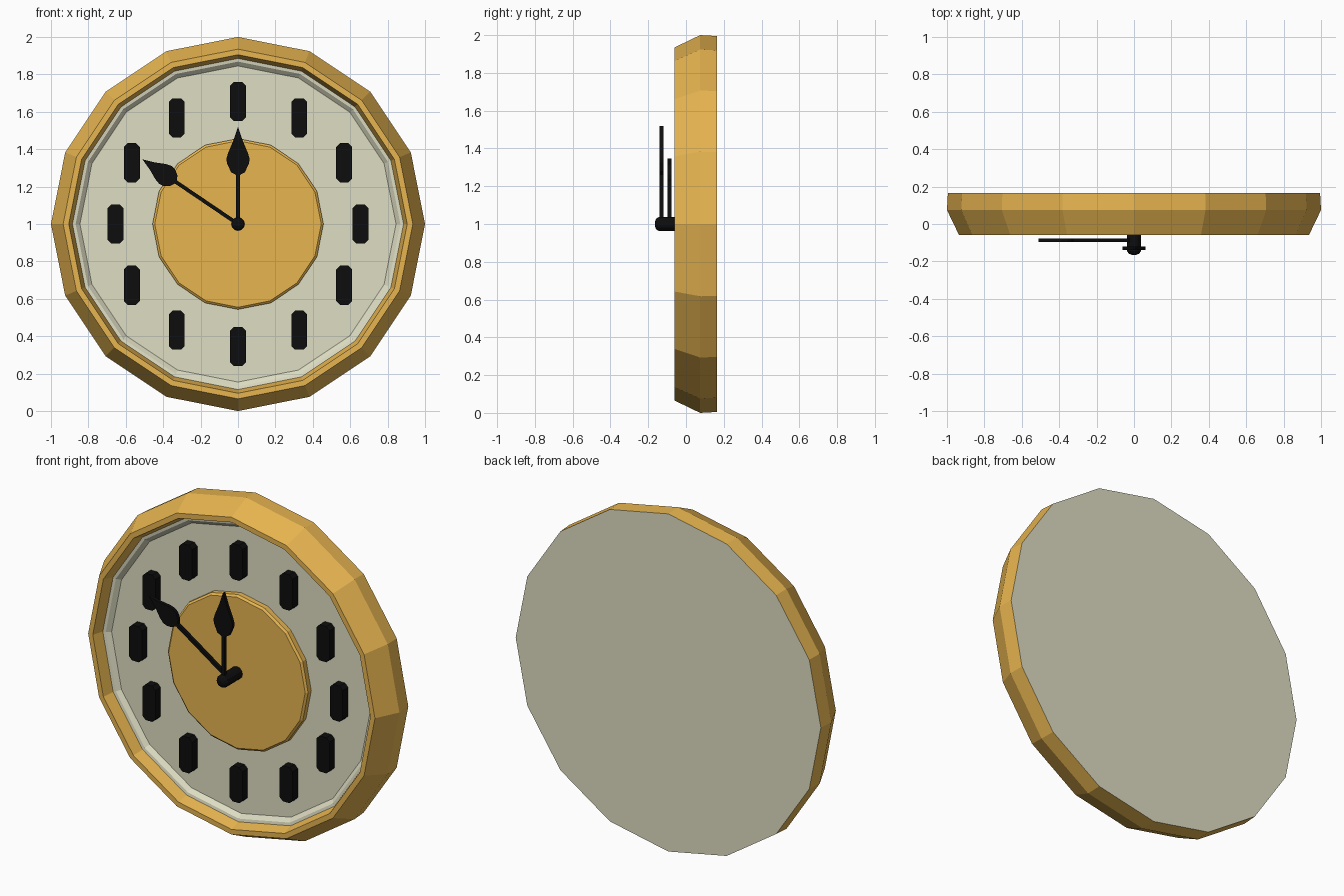
import bpy, bmesh, math
from mathutils import Vector

if "Cube" in bpy.data.objects:
    bpy.data.objects.remove(bpy.data.objects["Cube"])

SIDES = 16
CZ = 1.0  # height of the clock centre


def material(name, rgb):
    m = bpy.data.materials.new(name)
    m.diffuse_color = (*rgb, 1)
    m.use_nodes = True
    m.node_tree.nodes["Principled BSDF"].inputs["Base Color"].default_value = m.diffuse_color
    return m


GOLD = material("gold", (0.80, 0.46, 0.08))
CREAM = material("cream", (0.74, 0.73, 0.55))
BLACK = material("black", (0.004, 0.004, 0.004))


def finish(name, bm, mat, recalc=True):
    if recalc:
        bmesh.ops.recalc_face_normals(bm, faces=bm.faces)
    mesh = bpy.data.meshes.new(name)
    bm.to_mesh(mesh)
    bm.free()
    mesh.materials.append(mat)
    ob = bpy.data.objects.new(name, mesh)
    ob.location.z = CZ
    bpy.context.collection.objects.link(ob)
    return ob


def lathe(name, profile, mat, sides=SIDES, cap_start=False, cap_end=False, recalc=True):
    """Turn (radius, y) points around the y axis, first vertex at the top."""
    bm = bmesh.new()
    rings = []
    for r, y in profile:
        rings.append([bm.verts.new((r * math.sin(2 * math.pi * i / sides), y,
                                    r * math.cos(2 * math.pi * i / sides)))
                      for i in range(sides)])
    for a, b in zip(rings, rings[1:]):
        for i in range(sides):
            j = (i + 1) % sides
            bm.faces.new((a[i], a[j], b[j], b[i]))
    if cap_start:
        bm.faces.new(rings[0])
    if cap_end:
        bm.faces.new(rings[-1])
    return finish(name, bm, mat, recalc)


def plate(name, outline, y0, y1, mat, angle=0.0, offset=(0, 0)):
    """Extrude an (x, z) outline from y0 to y1, turned clockwise by angle."""
    bm = bmesh.new()
    c, s = math.cos(angle), math.sin(angle)
    vs = [bm.verts.new((x * c + z * s + offset[0], y0, z * c - x * s + offset[1]))
          for x, z in outline]
    f = bm.faces.new(vs)
    ext = bmesh.ops.extrude_face_region(bm, geom=[f], use_keep_orig=True)
    bmesh.ops.translate(bm, vec=Vector((0, y1 - y0, 0)),
                        verts=[v for v in ext["geom"] if isinstance(v, bmesh.types.BMVert)])
    return finish(name, bm, mat)


# Outer case: back edge, widest belt, front lip and inner slope
lathe("case_rim", [(0.995, 0.165), (1.0, 0.075), (0.935, -0.06), (0.905, -0.06),
                   (0.885, 0.005)], GOLD, recalc=False)

# Dial with a stepped edge, and the back panel
lathe("dial", [(0.885, 0.005), (0.868, 0.008), (0.845, 0.03)], CREAM,
      cap_end=True, recalc=False)
lathe("back_panel", [(0.995, 0.165), (0.99, 0.165)], CREAM, cap_end=True)

# Raised centre disc
lathe("centre_disc", [(0.457, 0.03), (0.457, 0.0), (0.445, -0.01)], GOLD, cap_end=True)

# Hub with a rounded tip
lathe("hub", [(0.037, -0.01), (0.037, -0.145), (0.028, -0.158), (0.012, -0.165)],
      BLACK, sides=12, cap_start=True, cap_end=True)


# Hands: slim stem ending in a teardrop head
def hand(name, head, wide, tip, width, y0, y1, angle):
    half = [(0.010, 0.0), (0.010, head), (width * 0.6, head + 0.015),
            (width * 0.95, wide - 0.025), (width, wide),
            (width * 0.85, wide + 0.03), (width * 0.42, wide + (tip - wide) * 0.55)]
    outline = half + [(0.0, tip)] + [(-x, z) for x, z in reversed(half)]
    plate(name, outline, y0, y1, BLACK, angle)


hand("short_hand", 0.262, 0.35, 0.52, 0.062, -0.14, -0.12, 0.0)
hand("long_hand", 0.40, 0.47, 0.617, 0.058, -0.097, -0.077, math.atan2(-0.51, 0.345))

# Plain upright hour markers in place of the numerals
W, H, C = 0.042, 0.105, 0.02
BAR = [(-W, -H + C), (-W + C, -H), (W - C, -H), (W, -H + C),
       (W, H - C), (W - C, H), (-W + C, H), (-W, H - C)]
for i in range(12):
    a = math.radians(30 * i)
    plate(f"hour_marker_{i}", BAR, -0.02, 0.03, BLACK,
          offset=(0.655 * math.sin(a), 0.655 * math.cos(a)))
